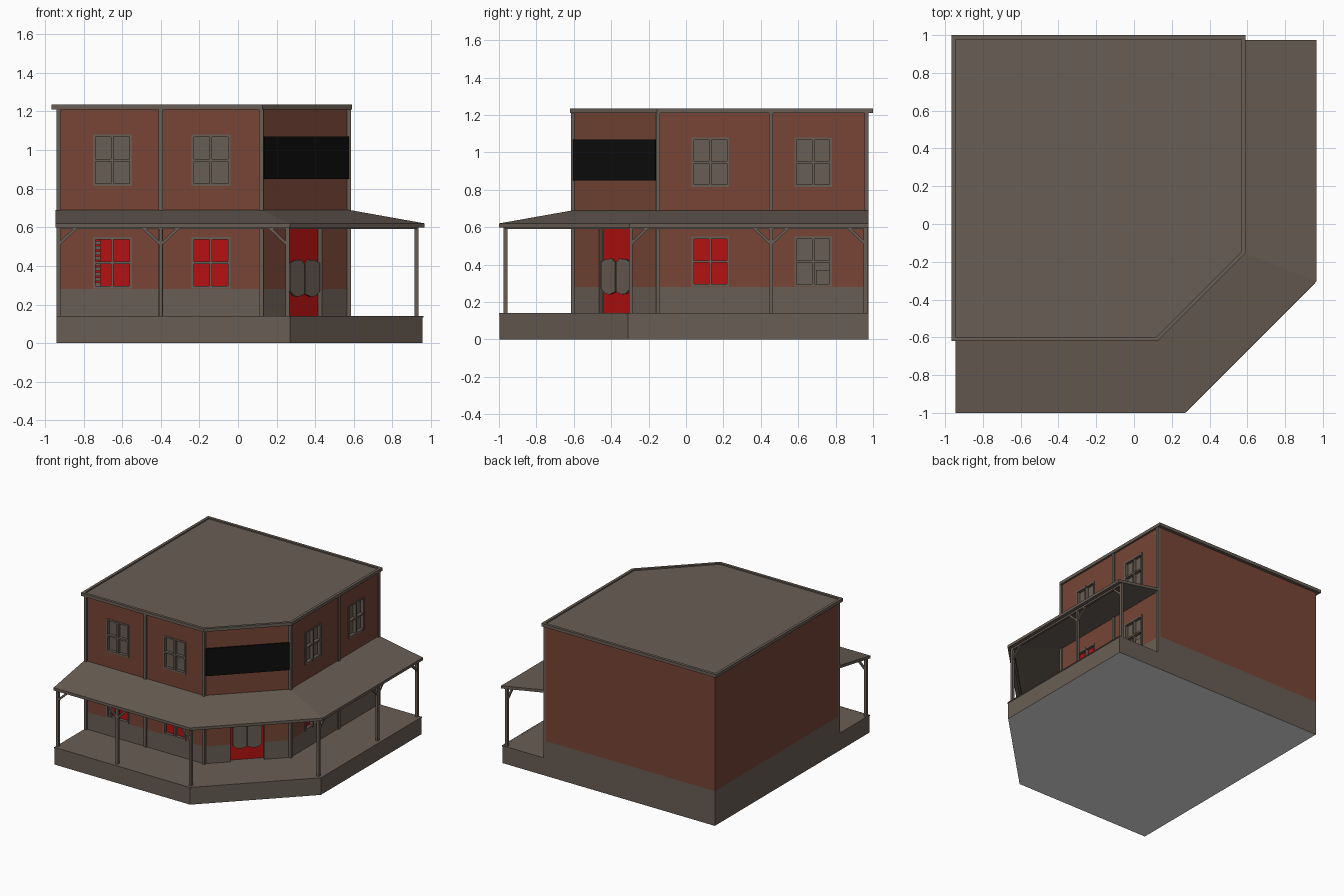
import bpy, math
from mathutils import Vector

if "Cube" in bpy.data.objects:
    bpy.data.objects.remove(bpy.data.objects["Cube"])


def material(name, rgb):
    m = bpy.data.materials.new(name)
    m.diffuse_color = (*rgb, 1)
    m.use_nodes = True
    m.node_tree.nodes["Principled BSDF"].inputs["Base Color"].default_value = m.diffuse_color
    return m


MATS = [material("weathered_wood", (0.141, 0.112, 0.090)),
        material("brick_red_paint", (0.184, 0.060, 0.036)),
        material("red_glow", (0.46, 0.006, 0.006)),
        material("black_board", (0.004, 0.004, 0.004)),
        material("grey_underside", (0.8, 0.8, 0.8))]
WOOD, BRICK, RED, BLACK, GREY = range(5)


class Part:
    """Collects faces for one named object."""

    def __init__(self, name):
        self.name, self.v, self.f, self.m = name, [], [], []

    def face(self, pts, mat=WOOD):
        n = len(self.v)
        self.v += [tuple(p) for p in pts]
        self.f.append(range(n, n + len(pts)))
        self.m.append(mat)

    def prism(self, low, high, mat=WOOD, bottom=None):
        """Solid between two matching counter-clockwise loops."""
        n = len(low)
        self.face(low[::-1], mat if bottom is None else bottom)
        self.face(high, mat)
        for i in range(n):
            j = (i + 1) % n
            self.face([low[i], low[j], high[j], high[i]], mat)

    def build(self):
        me = bpy.data.meshes.new(self.name)
        me.from_pydata(self.v, [], [list(f) for f in self.f])
        for m in MATS:
            me.materials.append(m)
        for p, m in zip(me.polygons, self.m):
            p.material_index = m
        ob = bpy.data.objects.new(self.name, me)
        bpy.context.collection.objects.link(ob)


def at(loop, z):
    return [Vector((x, y, z)) for x, y in loop]


class Wall:
    """Local frame: u along the wall, z up, d outward."""

    def __init__(self, a, b):
        self.a = Vector((*a, 0))
        d = Vector((*b, 0)) - self.a
        self.len = d.length
        self.dir = d.normalized()
        self.n = Vector((self.dir.y, -self.dir.x, 0))

    def p(self, u, z, d=0):
        return self.a + self.dir * u + self.n * d + Vector((0, 0, z))

    def box(self, part, u0, u1, z0, z1, d0, d1, mat=WOOD):
        c = [(u0, d1), (u1, d1), (u1, d0), (u0, d0)]
        part.prism([self.p(u, z0, d) for u, d in c],
                   [self.p(u, z1, d) for u, d in c], mat)

    def plate(self, part, uz, d0, d1, mat=WOOD):
        part.prism([self.p(u, z, d0) for u, z in uz],
                   [self.p(u, z, d1) for u, z in uz], mat)

    def surface(self, name, openings):
        """Wall skin; openings are (u0, u1, z0, z1, depth, colour)."""
        part = Part(name)
        us = sorted({0, self.len} | {u for o in openings for u in o[:2]})
        zs = sorted({0.14, 0.28, 1.215} | {z for o in openings for z in o[2:4]})
        for u0, u1 in zip(us, us[1:]):
            for z0, z1 in zip(zs, zs[1:]):
                um, zm = (u0 + u1) / 2, (z0 + z1) / 2
                if any(o[0] < um < o[1] and o[2] < zm < o[3] for o in openings):
                    continue
                part.face([self.p(u0, z0), self.p(u1, z0), self.p(u1, z1), self.p(u0, z1)],
                          WOOD if zm < 0.28 else BRICK)
        for u0, u1, z0, z1, dep, mat in openings:
            ring = [(u0, z0), (u1, z0), (u1, z1), (u0, z1)]
            part.face([self.p(u, z, -dep) for u, z in ring], mat)
            for i in range(4):
                s, t = ring[i], ring[(i + 1) % 4]
                part.face([self.p(*s), self.p(*t), self.p(*t, -dep), self.p(*s, -dep)])
        part.build()


# Plan outlines
A, B, C, D, E = (-0.94, -0.605), (0.12, -0.605), (0.575, -0.15), (0.575, 0.975), (-0.94, 0.975)
front, corner, right = Wall(A, B), Wall(B, C), Wall(C, D)

# Plain back and left walls
Wall(D, E).surface("back_wall", [])
Wall(E, A).surface("left_wall", [])

# Front and right walls with windows and corner columns
W = 0.101
LOW, HIGH = (0.283, 0.55), (0.815, 1.08)
for label, wall, centres, lower, cols in (
        ("front", front, (0.29, 0.80), (RED, RED), (0.01, 0.54, 1.06)),
        ("right", right, (0.28, 0.83), (RED, WOOD), (0.0, 0.605, 1.115))):
    holes = []
    for i, c in enumerate(centres):
        for z, mat in ((LOW, lower[i]), (HIGH, WOOD)):
            holes.append((c - W, c + W, *z, 0.02, mat))
    wall.surface(label + "_wall", holes)
    for k, (u0, u1, z0, z1, _, _) in enumerate(holes):
        fr = Part(f"{label}_window_frame_{k + 1}")
        t, um, zm = 0.013, (u0 + u1) / 2, (z0 + z1) / 2
        for a, b in ((u0, u0 + t), (um - t / 2, um + t / 2), (u1 - t, u1)):
            wall.box(fr, a, b, z0, z1, -0.02, 0.006)
        for a, b in ((z0, z0 + t), (zm - t / 2, zm + t / 2), (z1 - t, z1)):
            wall.box(fr, u0, u1, a, b, -0.02, 0.004)
        fr.build()
    for k, u in enumerate(cols):
        col = Part(f"{label}_wall_column_{k + 1}")
        wall.box(col, u - 0.011, u + 0.011, 0.14, 1.215, -0.01, 0.011)
        col.build()

# Slatted shutter and loose board in two lower windows
shutter = Part("broken_shutter")
for k in range(9):
    z = 0.295 + k * 0.027
    front.box(shutter, 0.195, 0.225, z, z + 0.018, -0.019, -0.006)
front.box(shutter, 0.222, 0.229, 0.285, 0.545, -0.019, -0.004)
shutter.build()
board = Part("window_board")
right.box(board, 0.845, 0.925, 0.295, 0.37, -0.019, -0.008)
board.build()

# Cut-corner entrance wall with doorway, swing doors and blank board
mid = corner.len / 2
corner.surface("entrance_wall", [(mid - 0.125, mid + 0.125, 0.14, 0.60, 0.03, RED)])
for name, s in (("left_swing_door", 1), ("right_swing_door", -1)):
    leaf = Part(name)
    shape = [(0.108, 0.27), (0.08, 0.245), (0.045, 0.24), (0.003, 0.255),
             (0.003, 0.41), (0.03, 0.432), (0.07, 0.43), (0.108, 0.415)]
    pts = [(mid - s * u, z) for u, z in shape]
    # keep the loop counter-clockwise on both sides
    corner.plate(leaf, pts[::-1] if s > 0 else pts, -0.012, 0.0)
    leaf.build()
sign = Part("blank_board")
corner.box(sign, 0.012, corner.len - 0.012, 0.85, 1.07, 0, 0.012, BLACK)
sign.build()

# Main roof: slab with a raised rim and sunken top
outer = [(-0.967, -0.62), (0.126, -0.62), (0.59, -0.156), (0.59, 1.0), (-0.967, 1.0)]
inner = [(-0.945, -0.598), (0.117, -0.598), (0.568, -0.147), (0.568, 0.978), (-0.945, 0.978)]
roof = Part("main_roof")
roof.face(at(outer, 1.21)[::-1])
for i in range(5):
    j = (i + 1) % 5
    lo, hi, rim, pan = (at(l, z) for l, z in
                        ((outer, 1.21), (outer, 1.235), (inner, 1.235), (inner, 1.225)))
    for s, t in ((lo, hi), (hi, rim), (rim, pan)):
        roof.face([s[i], s[j], t[j], t[i]])
roof.face(at(inner, 1.225))
roof.build()

# Deck with a grey underside and a thin lip on the open edges
deck_loop = [(-0.94, -0.996), (0.27, -0.996), (0.956, -0.31), (0.956, 0.975), (-0.94, 0.975)]
deck = Part("deck")
deck.prism(at(deck_loop, 0), at(deck_loop, 0.14), WOOD, GREY)
deck.build()
lip = Part("deck_lip")
for p, q in zip(deck_loop[:3], deck_loop[1:4]):
    w = Wall(p, q)
    w.box(lip, 0, w.len, 0.132, 0.1405, -0.01, 0.004)
lip.build()

# Sloping porch roof wrapped round three sides
wall_edge = [(-0.945, -0.605), B, C, (0.575, 0.975)]
eave = [(-0.945, -1.0), (0.27, -1.0), (0.967, -0.303), (0.967, 0.975)]
porch = Part("porch_roof")
for i in range(3):
    lo, hi = ([e[i], e[i + 1], w[i + 1], w[i]] for e, w in (
        (at(eave, 0.598), at(wall_edge, 0.668)), (at(eave, 0.62), at(wall_edge, 0.69))))
    porch.face(hi)
    porch.face(lo[::-1])
    porch.face([lo[0], lo[1], hi[1], hi[0]])
    if i == 0:
        porch.face([lo[3], lo[0], hi[0], hi[3]])
    if i == 2:
        porch.face([lo[1], lo[2], hi[2], hi[1]])
porch.build()

# Porch posts, beams and diagonal braces
line = [(-0.93, -0.965), (0.2555, -0.965), (0.925, -0.2955), (0.925, 0.96)]
beams, braces = Part("porch_beams"), Part("porch_braces")
runs = [Wall(p, q) for p, q in zip(line, line[1:])]
for w in runs:
    w.box(beams, 0, w.len, 0.59, 0.606, -0.009, 0.009)
beams.build()
count = 0
for w, us in ((runs[0], (0, 0.53, runs[0].len)), (runs[2], (0, 0.75, runs[2].len))):
    for k, u in enumerate(us):
        count += 1
        post = Part(f"porch_post_{count}")
        w.box(post, u - 0.01, u + 0.01, 0.14, 0.605, -0.01, 0.01)
        post.build()
        for s in [(1,), (1, -1), (-1,)][k]:
            pts = [(u, 0.50), (u + s * 0.095, 0.59), (u + s * 0.075, 0.592), (u, 0.52)]
            w.plate(braces, pts if s > 0 else pts[::-1], -0.007, 0.007)
braces.build()
